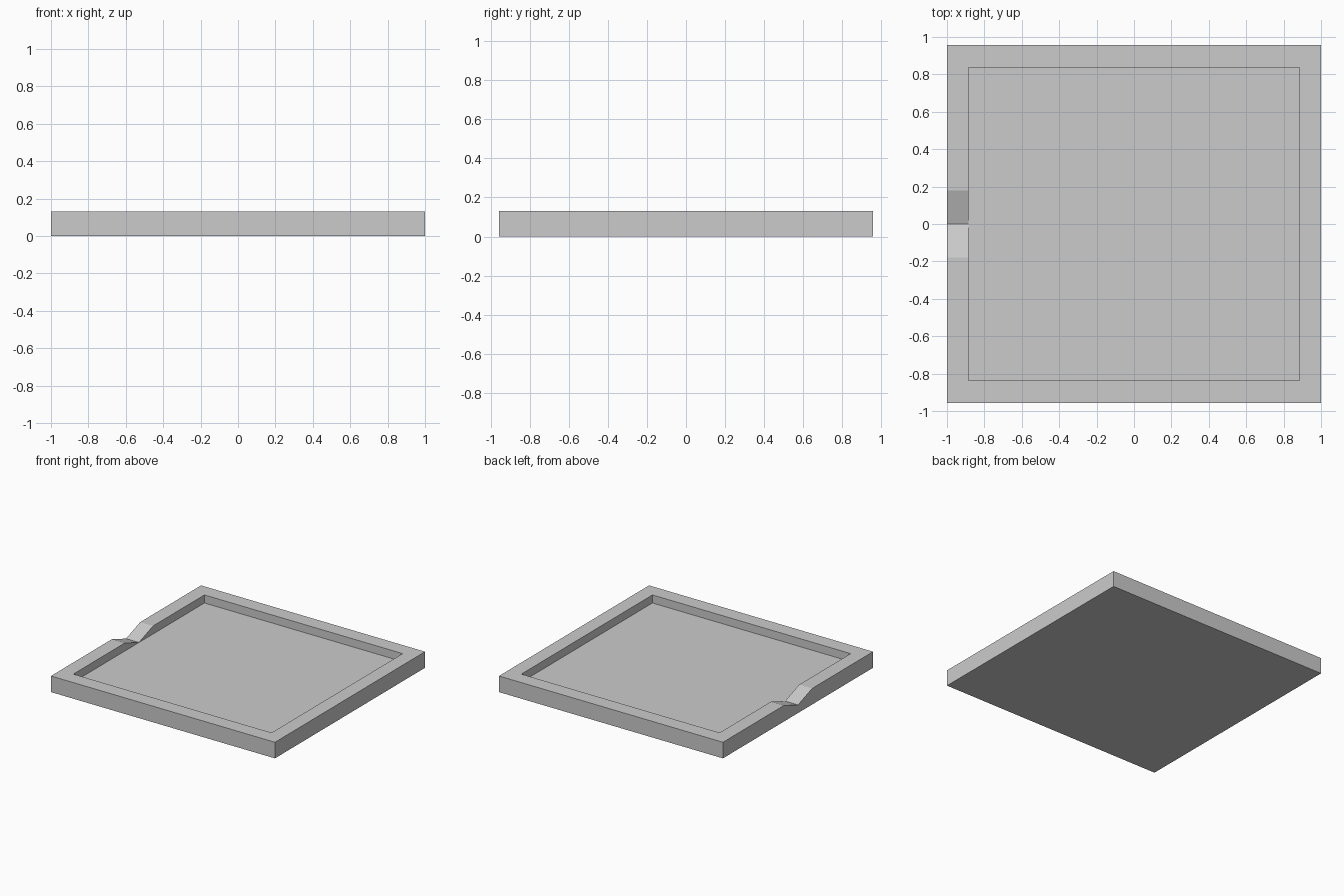
import bpy
import bmesh

cube = bpy.data.objects.get("Cube")
if cube:
    bpy.data.objects.remove(cube, do_unlink=True)

HEIGHT, FLOOR = 0.13, 0.065
HALF_X, HALF_Y = 1.0, 0.957
INNER_X, INNER_Y = 0.885, 0.836
NOTCH = 0.18

grey = bpy.data.materials.new("light grey")
grey.use_nodes = True
colour = (0.6, 0.6, 0.6, 1)
grey.diffuse_color = colour
grey.node_tree.nodes["Principled BSDF"].inputs["Base Color"].default_value = colour


def prism(name, outline, direction):
    """Extrude a closed outline along a direction."""
    bm = bmesh.new()
    face = bm.faces.new([bm.verts.new(p) for p in outline])
    grown = bmesh.ops.extrude_face_region(bm, geom=[face], use_keep_orig=True)
    verts = [v for v in grown["geom"] if isinstance(v, bmesh.types.BMVert)]
    bmesh.ops.translate(bm, verts=verts, vec=direction)
    bmesh.ops.recalc_face_normals(bm, faces=bm.faces)
    mesh = bpy.data.meshes.new(name)
    bm.to_mesh(mesh)
    bm.free()
    mesh.materials.append(grey)
    obj = bpy.data.objects.new(name, mesh)
    bpy.context.collection.objects.link(obj)
    return obj


def rectangle(x, y, z):
    return [(-x, -y, z), (x, -y, z), (x, y, z), (-x, y, z)]


def cut(target, cutter):
    """Subtract the cutter, apply the result and discard the cutter."""
    bpy.context.view_layer.objects.active = target
    mod = target.modifiers.new("cut", "BOOLEAN")
    mod.operation = "DIFFERENCE"
    mod.solver = "EXACT"
    mod.object = cutter
    bpy.ops.object.modifier_apply(modifier=mod.name)
    bpy.data.objects.remove(cutter, do_unlink=True)


# Solid slab
tray = prism("tray", rectangle(HALF_X, HALF_Y, 0), (0, 0, HEIGHT))

# Recessed floor
cut(tray, prism("recess_cutter", rectangle(INNER_X, INNER_Y, FLOOR), (0, 0, 1)))

# V-shaped pouring notch through the right rim, widening at the same slope above it
low = FLOOR + 0.001
reach = NOTCH * 2
top = low + (HEIGHT - low) * 2
v_outline = [(-1.1, -reach, top), (-1.1, 0, low), (-1.1, reach, top)]
cut(tray, prism("notch_cutter", v_outline, (0.3, 0, 0)))
